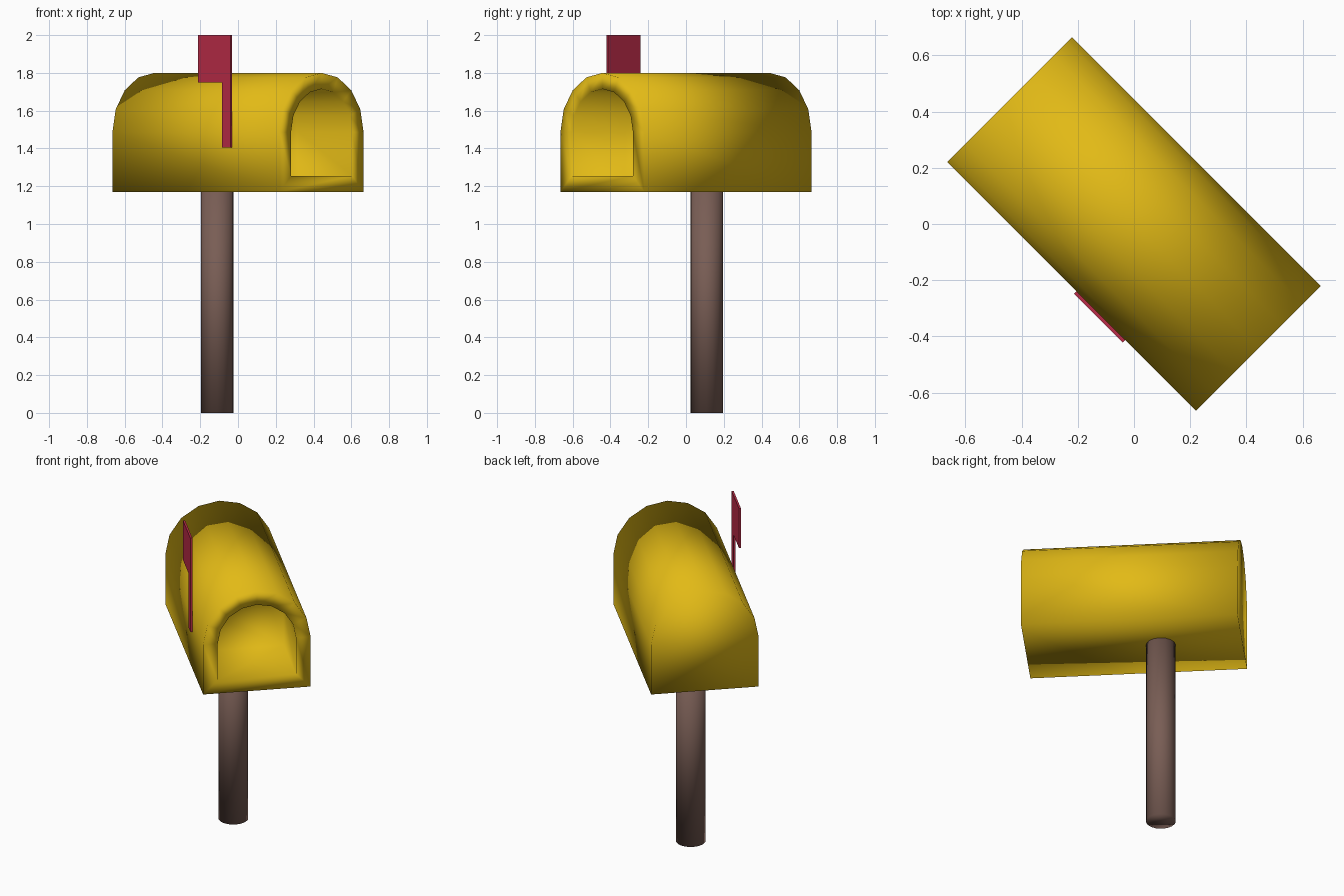
import bpy, bmesh, math

if "Cube" in bpy.data.objects:
    bpy.data.objects.remove(bpy.data.objects["Cube"])

TURN = -math.pi / 4      # whole mailbox is turned 45 degrees; local +x is the door end
R, HALF = 0.314, 0.626   # arch radius, half length
Z0, ZC = 1.17, 1.486     # underside, arch centre height


def material(name, color):
    m = bpy.data.materials.new(name)
    m.diffuse_color = (*color, 1)
    m.use_nodes = True
    m.node_tree.nodes["Principled BSDF"].inputs["Base Color"].default_value = m.diffuse_color
    return m


def finish(bm, name, mat, smooth):
    bmesh.ops.recalc_face_normals(bm, faces=bm.faces)
    for f in bm.faces:
        f.smooth = smooth
    me = bpy.data.meshes.new(name)
    bm.to_mesh(me)
    bm.free()
    me.materials.append(mat)
    ob = bpy.data.objects.new(name, me)
    ob.rotation_euler.z = TURN
    bpy.context.collection.objects.link(ob)
    return ob


def loft(bm, rings):
    """Skin a list of point rings and cap both ends."""
    vr = [[bm.verts.new(p) for p in ring] for ring in rings]
    n = len(vr[0])
    for a, b in zip(vr, vr[1:]):
        for i in range(n):
            j = (i + 1) % n
            bm.faces.new((a[i], a[j], b[j], b[i]))
    bm.faces.new(vr[0])
    bm.faces.new(vr[-1])


def arch(x, inset=0.0, segs=8):
    """Flat-bottomed round-topped outline."""
    r = R - inset
    pts = [(x, -r, Z0 + inset), (x, r, Z0 + inset)]
    for i in range(segs + 1):
        t = math.pi * i / segs
        pts.append((x, r * math.cos(t), ZC + r * math.sin(t)))
    return pts


yellow = material("yellow", (0.76, 0.49, 0.008))
brown = material("brown", (0.19, 0.11, 0.09))
red = material("red", (0.50, 0.025, 0.065))

# Box: arched body, front rim and recessed opening
bm = bmesh.new()
loft(bm, [arch(-HALF), arch(HALF), arch(HALF, 0.085), arch(HALF - 0.4, 0.085)])
finish(bm, "mailbox_body", yellow, True)

# Post
bm = bmesh.new()
ring = [(-0.155 + 0.086 * math.cos(i * math.pi / 8), 0.086 * math.sin(i * math.pi / 8))
        for i in range(16)]
loft(bm, [[(x, y, z) for x, y in ring] for z in (0, Z0)])
finish(bm, "post", brown, True)

# Raised signal flag: L-shaped plate on the side wall
bm = bmesh.new()
shape = [(0.205, 1.405), (0.27, 1.405), (0.27, 2.0), (0.025, 2.0), (0.025, 1.75), (0.205, 1.75)]
loft(bm, [[(x, y, z) for x, z in shape] for y in (-R - 0.012, -R)])
finish(bm, "flag", red, False)
